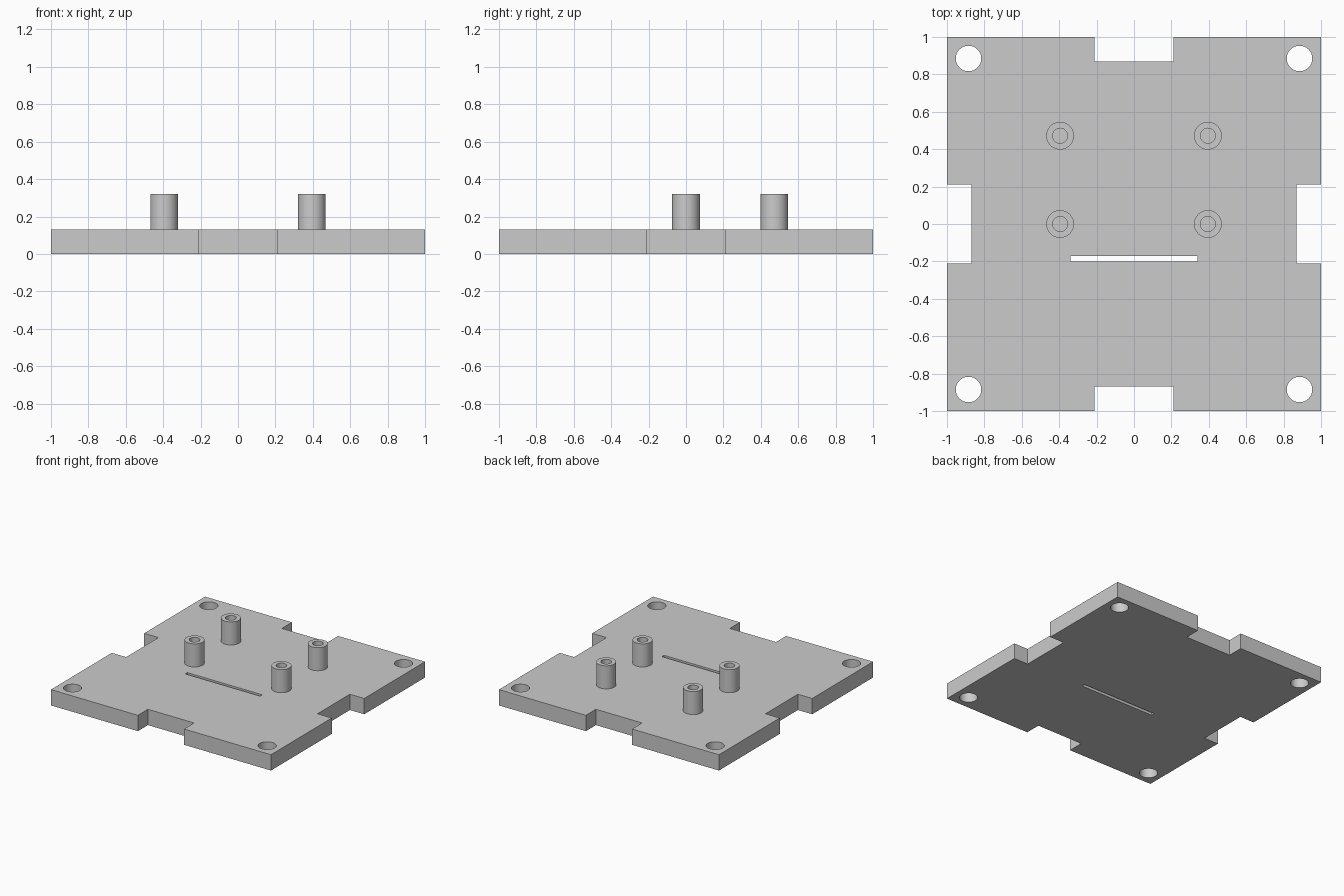
import bpy
import bmesh
import math

cube = bpy.data.objects.get("Cube")
if cube:
    bpy.data.objects.remove(cube, do_unlink=True)

# Material
GREY = (0.6, 0.6, 0.6, 1)
grey = bpy.data.materials.new("plain grey")
grey.use_nodes = True
grey.diffuse_color = GREY
grey.node_tree.nodes["Principled BSDF"].inputs["Base Color"].default_value = GREY

PLATE_TOP = 0.13
POST_TOP = 0.32


def circle(cx, cy, radius, sides=48):
    angles = [2 * math.pi * i / sides for i in range(sides)]
    return [(cx + radius * math.cos(a), cy + radius * math.sin(a)) for a in angles]


def extruded(name, loops, bottom, top):
    """Solid from an outline plus hole loops, extruded from bottom to top."""
    curve = bpy.data.curves.new(name, "CURVE")
    curve.dimensions = "2D"
    curve.fill_mode = "BOTH"
    curve.extrude = (top - bottom) / 2
    for loop in loops:
        spline = curve.splines.new("POLY")
        spline.points.add(len(loop) - 1)
        for point, (x, y) in zip(spline.points, loop):
            point.co = (x, y, 0, 1)
        spline.use_cyclic_u = True
    obj = bpy.data.objects.new(name, curve)
    bpy.context.collection.objects.link(obj)
    obj.location.z = (top + bottom) / 2
    bpy.ops.object.select_all(action="DESELECT")
    obj.select_set(True)
    bpy.context.view_layer.objects.active = obj
    bpy.ops.object.convert(target="MESH")
    obj = bpy.context.view_layer.objects.active

    # Weld caps to walls and face normals outward
    bm = bmesh.new()
    bm.from_mesh(obj.data)
    bmesh.ops.remove_doubles(bm, verts=bm.verts, dist=0.0001)
    bmesh.ops.recalc_face_normals(bm, faces=bm.faces)
    bm.to_mesh(obj.data)
    bm.free()
    obj.data.materials.clear()
    obj.data.materials.append(grey)
    bpy.ops.object.shade_smooth_by_angle(angle=math.radians(30))
    return obj


# Square plate outline: one notched side turned four times
NOTCH_HALF, NOTCH_FLOOR = 0.21, 0.87
side = [(1, -NOTCH_HALF), (NOTCH_FLOOR, -NOTCH_HALF),
        (NOTCH_FLOOR, NOTCH_HALF), (1, NOTCH_HALF), (1, 1)]
outline = []
for turn in range(4):
    outline += side
    side = [(-y, x) for x, y in side]

# Corner holes and the thin slot
holes = [circle(sx * 0.885, sy * 0.885, 0.068) for sx in (-1, 1) for sy in (-1, 1)]
slot = [(-0.34, -0.2), (0.34, -0.2), (0.34, -0.172), (-0.34, -0.172)]
extruded("base_plate", [outline, slot] + holes, 0, PLATE_TOP)

# Four hollow standoff posts
for row, y in (("front", 0), ("back", 0.472)):
    for hand, x in (("right", -0.395), ("left", 0.395)):
        extruded(f"{row}_{hand}_post", [circle(x, y, 0.074), circle(x, y, 0.04)],
                 PLATE_TOP - 0.005, POST_TOP)
